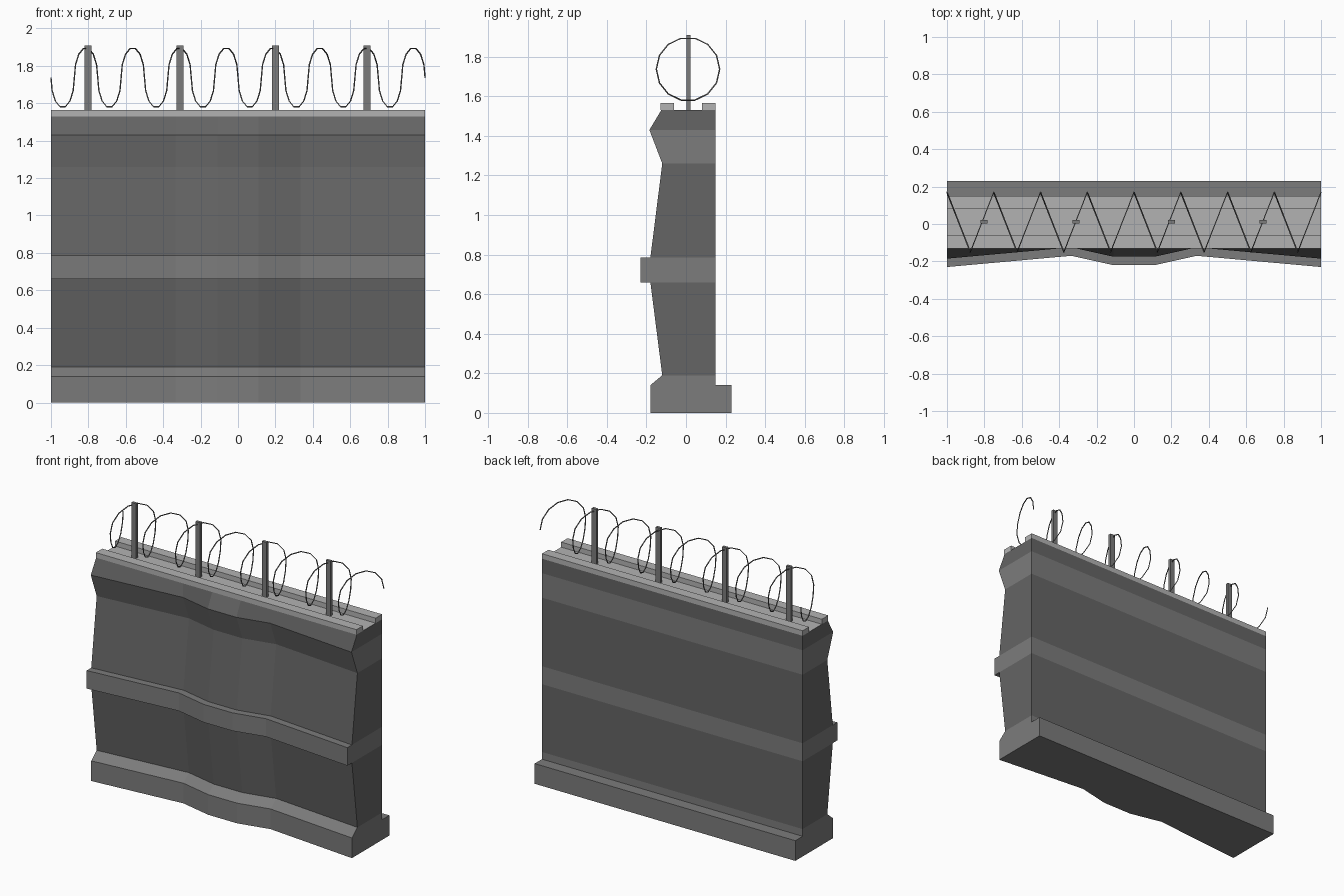
import bpy, bmesh
from math import pi, sin, cos

if "Cube" in bpy.data.objects:
    bpy.data.objects.remove(bpy.data.objects["Cube"])


def grey(name, v):
    m = bpy.data.materials.new(name)
    m.diffuse_color = (v, v, v, 1)
    m.use_nodes = True
    m.node_tree.nodes["Principled BSDF"].inputs["Base Color"].default_value = m.diffuse_color
    return m


dark, mid, light = grey("dark", 0.13), grey("mid", 0.2), grey("light", 0.45)


def add(name, data, *mats):
    for m in mats:
        data.materials.append(m)
    ob = bpy.data.objects.new(name, data)
    bpy.context.collection.objects.link(ob)


def box(name, x0, x1, y0, y1, z0, z1, mat):
    bm = bmesh.new()
    bmesh.ops.create_cube(bm, size=1)
    for v in bm.verts:
        v.co = ((x0 + x1) / 2 + v.co.x * (x1 - x0),
                (y0 + y1) / 2 + v.co.y * (y1 - y0),
                (z0 + z1) / 2 + v.co.z * (z1 - z0))
    me = bpy.data.meshes.new(name)
    bm.to_mesh(me)
    bm.free()
    add(name, me, mat)


# wall: front profile (shifted in y along the length) and straight back profile
front = [(-0.18, 0), (-0.18, 0.14), (-0.12, 0.19), (-0.18, 0.66), (-0.23, 0.66),
         (-0.23, 0.785), (-0.18, 0.785), (-0.12, 1.26), (-0.185, 1.43)]
back = [(-0.125, 1.53), (0.15, 1.53), (0.15, 0.14), (0.23, 0.14), (0.23, 0)]
stations = [(-1, 0), (-0.335, 0.06), (-0.11, 0.01), (0.11, 0.01), (0.335, 0.06), (1, 0)]

bm = bmesh.new()
rings = [[bm.verts.new((x, y + shift, z)) for y, z in front] +
         [bm.verts.new((x, y, z)) for y, z in back] for x, shift in stations]
n = len(front) + len(back)
for a, b in zip(rings, rings[1:]):
    for i in range(n):
        j = (i + 1) % n
        bm.faces.new((a[i], a[j], b[j], b[i]))
bm.faces.new(rings[0][::-1])
bm.faces.new(rings[-1])
bmesh.ops.recalc_face_normals(bm, faces=bm.faces)

# lighter horizontal bands: cut at the band heights, then colour by height
for z in (0.19, 0.66, 0.785, 1.26, 1.43):
    bmesh.ops.bisect_plane(bm, geom=bm.verts[:] + bm.edges[:] + bm.faces[:], dist=1e-4,
                           plane_co=(0, 0, z), plane_no=(0, 0, 1))
for f in bm.faces:
    z = f.calc_center_median().z
    if z > 1.52:
        f.material_index = 2
    elif z < 0.189 or 0.659 < z < 0.786 or 1.26 < z < 1.43:
        f.material_index = 1
mesh = bpy.data.meshes.new("wall")
bm.to_mesh(mesh)
bm.free()
add("wall", mesh, dark, mid, light)

# two kerb rails on top
box("front_rail", -1, 1, -0.13, -0.06, 1.53, 1.565, light)
box("back_rail", -1, 1, 0.08, 0.15, 1.53, 1.565, light)

# wire posts
for x in (-0.802, -0.31, 0.2, 0.69):
    box("wire_post", x - 0.018, x + 0.018, 0.002, 0.022, 1.53, 1.91, mid)

# coiled wire: tilted flat half loops zigzagging along the wall top
steps, halves = 7, 16
points = []
for k in range(halves * steps + 1):
    half, t = k // steps, pi * (k % steps) / steps
    a = half * pi + t
    x = -1 + 0.125 * (half + (1 - cos(t)) / 2)
    points.append((x, 0.01 + 0.16 * cos(a), 1.737 - 0.16 * sin(a)))
curve = bpy.data.curves.new("coiled_wire", "CURVE")
curve.dimensions = "3D"
curve.bevel_depth = 0.0038
curve.bevel_resolution = 0
curve.use_fill_caps = True
spline = curve.splines.new("POLY")
spline.points.add(len(points) - 1)
for p, co in zip(spline.points, points):
    p.co = (*co, 1)
spline.use_smooth = False
add("coiled_wire", curve, mid)
